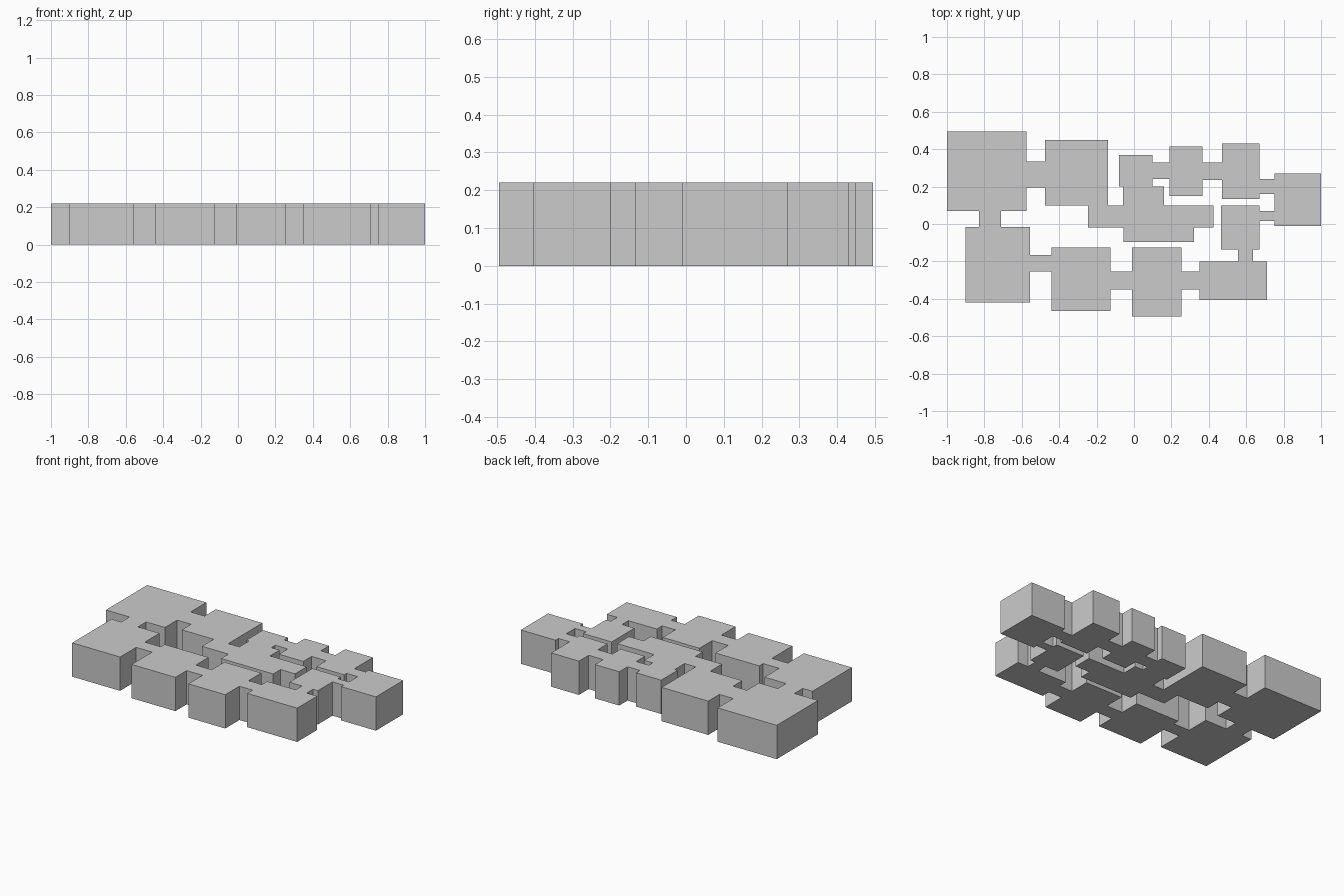
import bpy, bmesh

if "Cube" in bpy.data.objects:
    bpy.data.objects.remove(bpy.data.objects["Cube"])

HEIGHT = 0.22

# Rooms: x0, x1, y0, y1
rooms = [
    (-1.0, -0.575, 0.07, 0.495), (-0.475, -0.14, 0.10, 0.45),
    (-0.08, 0.10, 0.20, 0.37), (0.19, 0.365, 0.15, 0.415),
    (0.47, 0.67, 0.135, 0.43), (0.75, 1.0, -0.01, 0.27),
    (0.465, 0.67, -0.135, 0.10), (0.35, 0.71, -0.405, -0.20),
    (-0.01, 0.255, -0.495, -0.125), (-0.44, -0.125, -0.465, -0.125),
    (-0.9, -0.555, -0.42, -0.015),
]
# Central hall: a stepped block
hall = [
    (-0.245, 0.425, -0.02, 0.10), (-0.055, 0.32, -0.095, -0.02),
    (-0.06, 0.16, 0.10, 0.20),
]
# Short corridors between rooms
corridors = [
    (-0.575, -0.475, 0.195, 0.335), (0.10, 0.19, 0.24, 0.33),
    (0.365, 0.47, 0.235, 0.33), (0.67, 0.75, 0.16, 0.24),
    (0.67, 0.75, 0.015, 0.07), (0.555, 0.635, -0.20, -0.135),
    (0.255, 0.35, -0.35, -0.255), (-0.125, -0.01, -0.35, -0.255),
    (-0.555, -0.44, -0.255, -0.165), (-0.83, -0.71, -0.015, 0.07),
]


def fused_block(name, rects, height):
    """Union of floor rectangles on a shared grid, raised into one solid."""
    xs = sorted({v for r in rects for v in r[:2]})
    ys = sorted({v for r in rects for v in r[2:]})
    bm = bmesh.new()
    grid = {}

    def vert(i, j):
        if (i, j) not in grid:
            grid[i, j] = bm.verts.new((xs[i], ys[j], 0))
        return grid[i, j]

    for i in range(len(xs) - 1):
        for j in range(len(ys) - 1):
            cx, cy = (xs[i] + xs[i + 1]) / 2, (ys[j] + ys[j + 1]) / 2
            if any(a < cx < b and c < cy < d for a, b, c, d in rects):
                bm.faces.new((vert(i, j), vert(i + 1, j),
                              vert(i + 1, j + 1), vert(i, j + 1)))
    floor = bm.faces[:]
    result = bmesh.ops.extrude_face_region(bm, geom=floor, use_keep_orig=True)
    top = [g for g in result["geom"] if isinstance(g, bmesh.types.BMVert)]
    bmesh.ops.translate(bm, verts=top, vec=(0, 0, height))
    bmesh.ops.recalc_face_normals(bm, faces=bm.faces[:])
    mesh = bpy.data.meshes.new(name)
    bm.to_mesh(mesh)
    bm.free()
    obj = bpy.data.objects.new(name, mesh)
    bpy.context.collection.objects.link(obj)
    return obj


# Whole floor plan as one flat-shaded solid
fused_block("room_complex", rooms + hall + corridors, HEIGHT)
